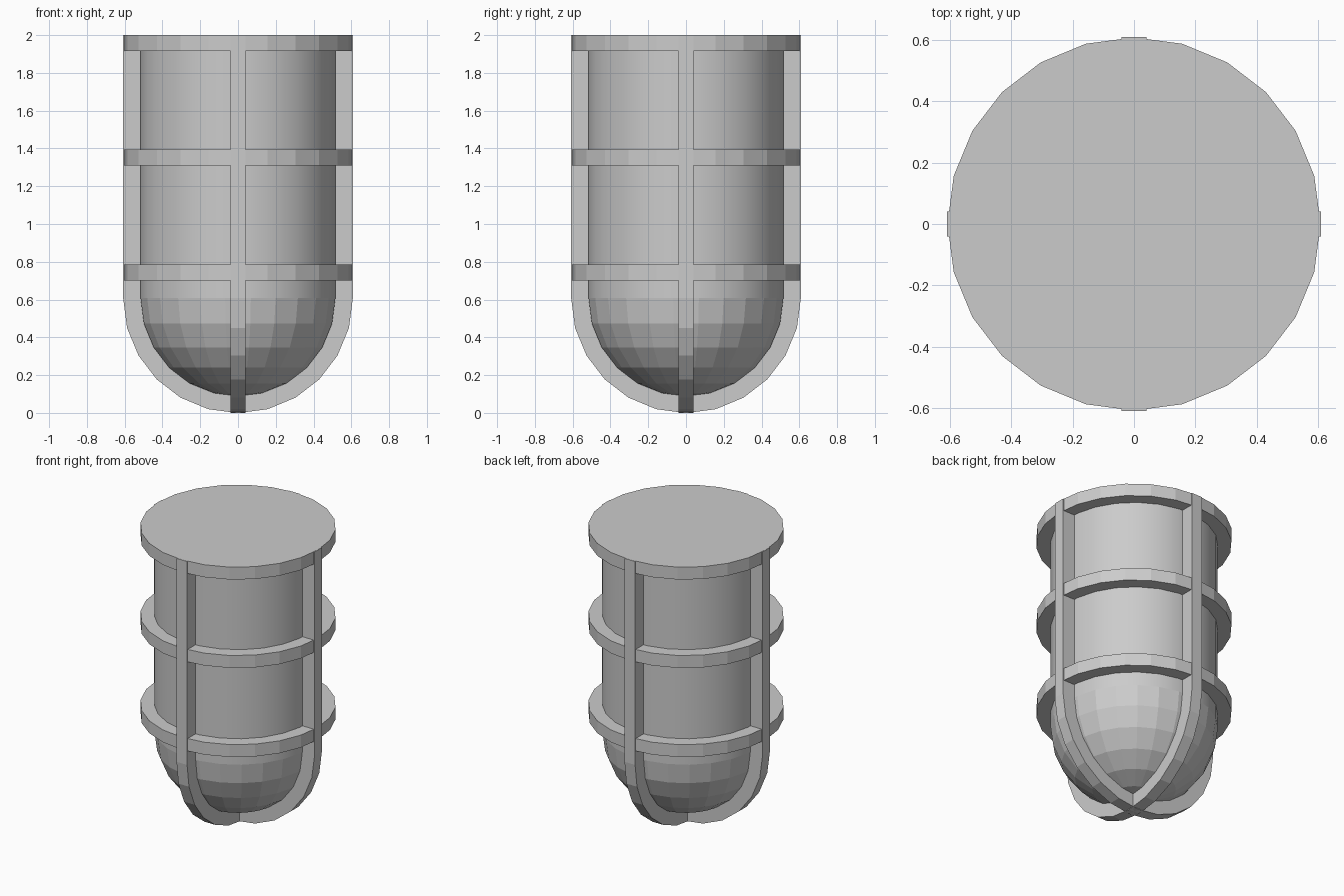
import bpy, bmesh
from math import pi, sin, cos, radians
from mathutils import Matrix

if "Cube" in bpy.data.objects:
    bpy.data.objects.remove(bpy.data.objects["Cube"])

SEG = 24
R_OUT, R_GLASS, ZC = 0.607, 0.52, 0.607   # cage radius, glass radius, dome centre height
BAND = 0.085                              # height of the lid and the hoops


def finish(bm, name):
    bmesh.ops.recalc_face_normals(bm, faces=bm.faces)
    me = bpy.data.meshes.new(name)
    bm.to_mesh(me)
    bm.free()
    ob = bpy.data.objects.new(name, me)
    bpy.context.collection.objects.link(ob)
    return ob


def lathe(name, profile, offset=0.0, closed=False):
    """Revolve (radius, z) points about the z axis."""
    bm = bmesh.new()
    pts = profile + profile[:1] if closed else profile
    vs = [bm.verts.new((r * cos(offset), r * sin(offset), z)) for r, z in pts]
    es = [bm.edges.new(p) for p in zip(vs, vs[1:])]
    bmesh.ops.spin(bm, geom=vs + es, cent=(0, 0, 0), axis=(0, 0, 1),
                   angle=2 * pi, steps=SEG, use_duplicate=False)
    bmesh.ops.remove_doubles(bm, verts=bm.verts, dist=1e-4)
    return finish(bm, name)


def cage_strap(name, angle):
    """U-shaped flat strap running down one side, under the dome and up the other."""
    def u_path(r, top):
        arc = [(-r * cos(radians(a)), ZC - r * sin(radians(a))) for a in range(0, 181, 15)]
        return [(-r, top)] + arc + [(r, top)]
    outer, inner = u_path(R_OUT + 0.001, 1.999), u_path(R_GLASS - 0.006, 1.999)
    bm = bmesh.new()
    vo = [bm.verts.new((x, -0.04, z)) for x, z in outer]
    vi = [bm.verts.new((x, -0.04, z)) for x, z in inner]
    faces = [bm.faces.new((vo[i], vo[i + 1], vi[i + 1], vi[i])) for i in range(len(vo) - 1)]
    ext = bmesh.ops.extrude_face_region(bm, geom=faces, use_keep_orig=True)
    moved = [g for g in ext["geom"] if isinstance(g, bmesh.types.BMVert)]
    bmesh.ops.translate(bm, verts=moved, vec=(0, 0.08, 0))
    bmesh.ops.rotate(bm, verts=bm.verts, cent=(0, 0, 0), matrix=Matrix.Rotation(angle, 3, 'Z'))
    return finish(bm, name)


# Lid at the top
lathe("lid", [(0, 2.0), (R_OUT, 2.0), (R_OUT, 2.0 - BAND), (0, 2.0 - BAND)])

# Two hoops of the cage
for name, z in (("upper_hoop", 1.31), ("lower_hoop", 0.70)):
    lathe(name, [(R_GLASS - 0.006, z), (R_OUT, z), (R_OUT, z + BAND),
                 (R_GLASS - 0.006, z + BAND)], closed=True)

# Two crossing straps of the cage
cage_strap("side_strap", 0)
cage_strap("front_strap", pi / 2)

# Smooth glass cylinder, its facets centred behind the straps
half_step = pi / SEG
glass = lathe("glass_tube", [(R_GLASS, 1.93), (R_GLASS, ZC)], half_step)
glass.data.shade_smooth()

# Faceted dome closing the glass
dome = [(R_GLASS * cos(radians(a)), ZC - R_GLASS * sin(radians(a))) for a in range(0, 90, 15)]
lathe("glass_dome", dome + [(0, ZC - R_GLASS)], half_step)
